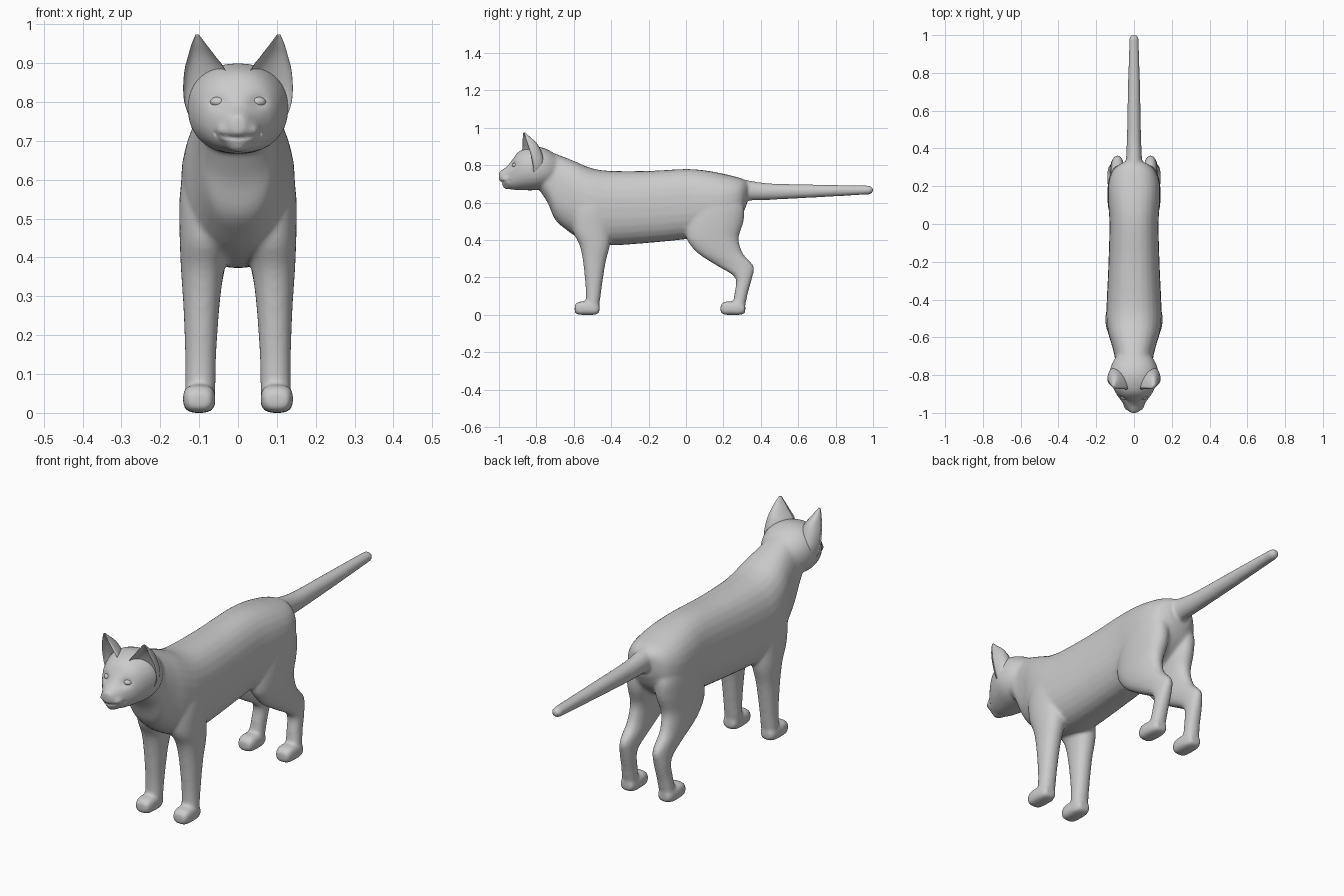
import bpy, bmesh, math
from mathutils import Vector, Matrix

if "Cube" in bpy.data.objects:
    bpy.data.objects.remove(bpy.data.objects["Cube"])


def spline(rows, steps=4):
    """Catmull-Rom interpolation of section rows."""
    out = []
    for i in range(len(rows) - 1):
        a, b = rows[max(i - 1, 0)], rows[i]
        c, d = rows[i + 1], rows[min(i + 2, len(rows) - 1)]
        for s in range(steps):
            t = s / steps
            out.append([0.5 * (2 * q + (r - p) * t + (2 * p - 5 * q + 4 * r - u) * t * t
                               + (3 * q - p - 3 * r + u) * t ** 3)
                        for p, q, r, u in zip(a, b, c, d)])
    out.append(list(rows[-1]))
    return out


def loft(bm, rows, axis, side=1, power=2.2, crescent=False, n=28):
    """Rows are (position along axis, low, high, half width, x centre)."""
    rings = []
    for pos, lo, hi, w, xc in spline(rows):
        ring = []
        for k in range(n):
            t = 2 * math.pi * k / n
            c, s = (math.copysign(abs(f) ** (2 / power), f) for f in (math.cos(t), math.sin(t)))
            x = xc + w * c
            if crescent:
                v = lo + (hi - lo) * (s if s > 0 else -0.45 * s)
            else:
                v = (lo + hi) / 2 + (hi - lo) / 2 * s
            co = (side * x, pos, v) if axis == 'y' else (side * x, v, pos)
            ring.append(bm.verts.new(co))
        rings.append(ring)
    for a, b in zip(rings, rings[1:]):
        for k in range(n):
            j = (k + 1) % n
            bm.faces.new((a[k], a[j], b[j], b[k]))
    bm.faces.new(rings[0])
    bm.faces.new(rings[-1])


def ball(bm, loc, size):
    bmesh.ops.create_uvsphere(bm, u_segments=24, v_segments=14, radius=1,
                              matrix=Matrix.Translation(loc) @ Matrix.Diagonal((*size, 1)))


def finish(bm, name):
    bmesh.ops.recalc_face_normals(bm, faces=bm.faces[:])
    me = bpy.data.meshes.new(name)
    bm.to_mesh(me)
    bm.free()
    for p in me.polygons:
        p.use_smooth = True
    ob = bpy.data.objects.new(name, me)
    bpy.context.collection.objects.link(ob)
    return ob


body = bmesh.new()

# Trunk and neck
loft(body, [
    (-.80, .69, .895, .09, 0), (-.74, .60, .88, .10, 0), (-.70, .51, .863, .103, 0),
    (-.64, .455, .84, .118, 0), (-.58, .415, .815, .136, 0), (-.50, .385, .783, .147, 0),
    (-.40, .372, .77, .144, 0), (-.20, .385, .77, .135, 0), (0, .405, .78, .13, 0),
    (.12, .425, .77, .137, 0), (.22, .46, .75, .135, 0), (.29, .52, .732, .108, 0),
    (.325, .59, .715, .06, 0)], 'y', power=2.4)

# Tail
loft(body, [
    (.24, .59, .74, .055, 0), (.33, .61, .72, .044, 0), (.45, .615, .703, .038, 0),
    (.70, .628, .697, .033, 0), (.95, .642, .692, .026, 0), (.985, .645, .69, .024, 0),
    (1.0, .655, .68, .014, 0)], 'y', power=2)

# Head and muzzle
loft(body, [
    (-1.0, .72, .765, .018, 0), (-.985, .70, .775, .033, 0), (-.96, .68, .792, .05, 0),
    (-.93, .67, .828, .072, 0), (-.90, .667, .868, .094, 0), (-.86, .666, .89, .114, 0),
    (-.80, .667, .90, .13, 0), (-.74, .68, .885, .117, 0), (-.68, .70, .845, .08, 0)], 'y')
ball(body, (0, -.982, .755), (.018, .018, .014))
ball(body, (0, -.952, .69), (.03, .027, .02))

for side in (1, -1):
    ball(body, (side * .025, -.955, .725), (.033, .036, .026))
    # Front legs
    loft(body, [
        (.66, -.57, -.43, .055, .08), (.56, -.61, -.40, .068, .082), (.45, -.605, -.40, .066, .084),
        (.37, -.568, -.407, .056, .091), (.28, -.55, -.43, .047, .094),
        (.15, -.537, -.45, .04, .096), (.06, -.535, -.463, .039, .097),
        (.005, -.53, -.48, .036, .098)], 'z', side)
    # Hind legs
    loft(body, [
        (.66, .10, .27, .05, .075), (.58, .03, .31, .062, .076), (.50, .0, .308, .066, .075),
        (.42, .0, .283, .058, .081), (.37, .025, .288, .051, .085), (.32, .075, .31, .044, .087),
        (.26, .17, .362, .037, .087), (.20, .262, .354, .034, .09), (.12, .26, .332, .034, .094),
        (.06, .25, .318, .036, .098), (.005, .24, .30, .036, .099)], 'z', side)
    # Paws
    for dy in (0, .78):
        loft(body, [(y + dy, lo, hi, w, .1) for y, lo, hi, w in (
            (-.595, .014, .052, .028), (-.578, .002, .068, .038), (-.545, 0, .073, .042),
            (-.50, 0, .065, .04), (-.475, .004, .06, .034), (-.463, .015, .05, .026))],
            'y', side, power=3)

# Blend the parts into one skin
raw = finish(body, "body_blend")
remesh = raw.modifiers.new("blend", 'REMESH')
remesh.mode = 'VOXEL'
remesh.voxel_size = .0075
remesh.use_smooth_shade = True
smooth = raw.modifiers.new("soften", 'SMOOTH')
smooth.factor = .5
smooth.iterations = 10
deps = bpy.context.evaluated_depsgraph_get()
skin = bpy.data.meshes.new_from_object(raw.evaluated_get(deps))
bpy.data.objects.remove(raw)

# Eye sockets and mouth crease
for v in skin.vertices:
    x, y, z = v.co
    if y < -.87:
        v.co.y += .011 * math.exp(-((abs(x) - .05) / .024) ** 2 - ((z - .80) / .018) ** 2)
        if abs(x) < .06:
            v.co.y += .008 * math.exp(-((z - .708 - 3 * x * x) / .006) ** 2)
for p in skin.polygons:
    p.use_smooth = True
bpy.context.collection.objects.link(bpy.data.objects.new("cat_body", skin))

for side, label in ((1, "left"), (-1, "right")):
    # Ears: hollow toward the front, outer edge swept back
    ear = bmesh.new()
    loft(ear, [
        (.75, -.825, -.775, .03, .09), (.79, -.832, -.765, .044, .092),
        (.83, -.84, -.76, .054, .087), (.88, -.852, -.775, .053, .085),
        (.92, -.862, -.80, .034, .094), (.95, -.868, -.835, .018, .101),
        (.974, -.872, -.862, .004, .105)], 'z', side, power=2, crescent=True)
    for v in ear.verts:
        v.co.y += .35 * (abs(v.co.x) - .095)
    finish(ear, label + "_ear")
    # Eyes
    eye = bmesh.new()
    ball(eye, (side * .05, -.912, .80), (.022, .018, .014))
    finish(eye, label + "_eye")
